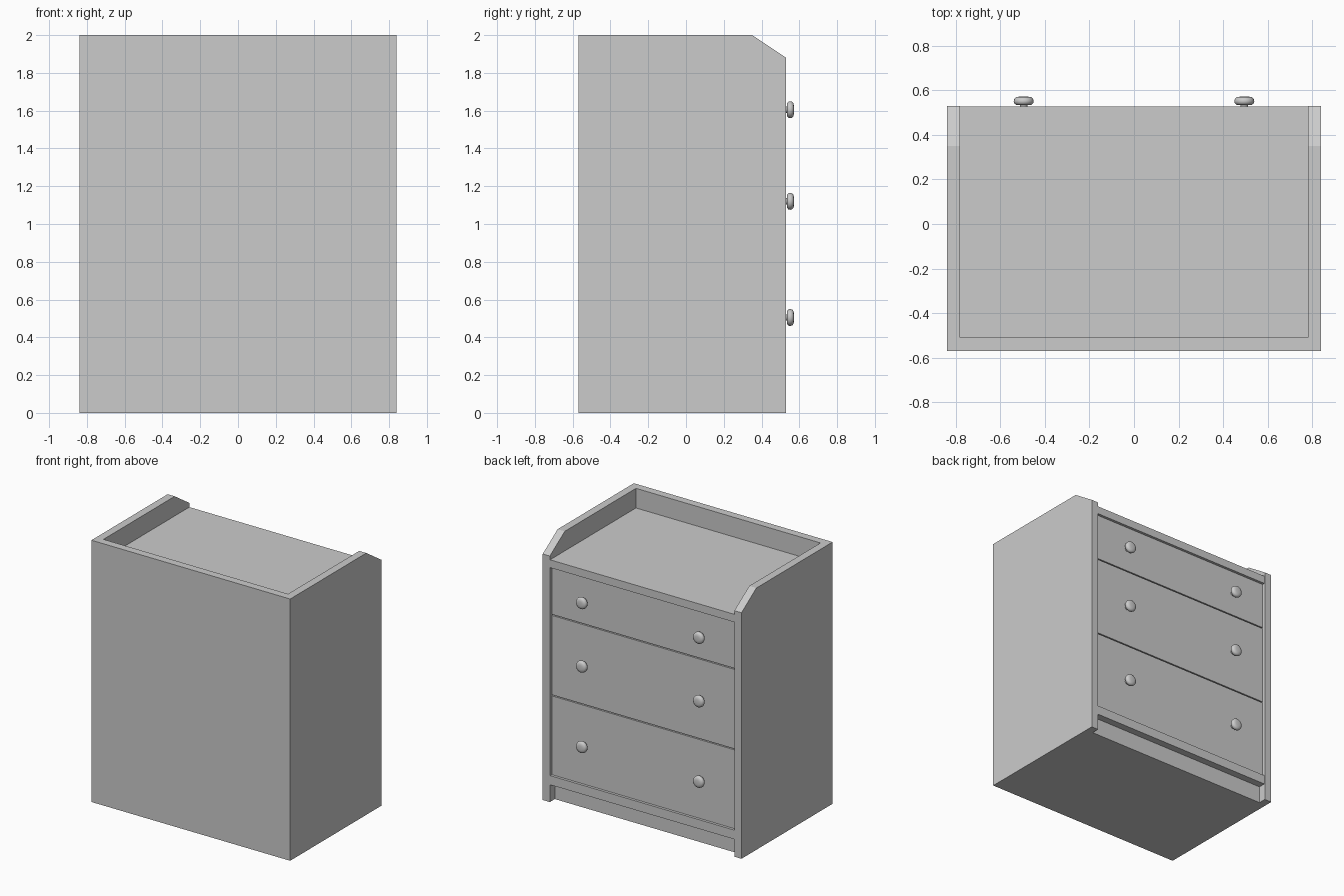
import bpy, bmesh
from math import pi
from mathutils import Matrix

if "Cube" in bpy.data.objects:
    bpy.data.objects.remove(bpy.data.objects["Cube"])

W, T = 0.84, 0.06            # half width, board thickness
BACK, FRONT = -0.57, 0.53    # depth limits (drawers face +y)


def finish(name, bm, smooth=False):
    bmesh.ops.recalc_face_normals(bm, faces=bm.faces)
    me = bpy.data.meshes.new(name)
    bm.to_mesh(me)
    bm.free()
    ob = bpy.data.objects.new(name, me)
    bpy.context.collection.objects.link(ob)
    if smooth:
        for p in me.polygons:
            p.use_smooth = True
    return ob


def prism(name, profile, x0, x1):
    """Extrude a (y, z) profile along x."""
    bm = bmesh.new()
    face = bm.faces.new([bm.verts.new((x0, y, z)) for y, z in profile])
    ext = bmesh.ops.extrude_face_region(bm, geom=[face])
    verts = [v for v in ext["geom"] if isinstance(v, bmesh.types.BMVert)]
    bmesh.ops.translate(bm, verts=verts, vec=(x1 - x0, 0, 0))
    return finish(name, bm)


def board(name, half, y0, y1, z0, z1):
    return prism(name, [(y0, z0), (y1, z0), (y1, z1), (y0, z1)], -half, half)


def knob(name, x, y, z):
    """Round knob: a (radius, distance) profile spun about the y axis."""
    prof = [(0, 0), (0.017, 0), (0.017, 0.022), (0.034, 0.023), (0.042, 0.029),
            (0.045, 0.039), (0.042, 0.050), (0.034, 0.057), (0.018, 0.060), (0, 0.060)]
    bm = bmesh.new()
    vs = [bm.verts.new((r, d, 0)) for r, d in prof]
    es = [bm.edges.new(p) for p in zip(vs, vs[1:])]
    bmesh.ops.spin(bm, geom=vs + es, cent=(0, 0, 0), axis=(0, 1, 0),
                   angle=2 * pi, steps=24)
    bmesh.ops.remove_doubles(bm, verts=bm.verts, dist=1e-4)
    bm.transform(Matrix.Translation((x, y, z)))
    return finish(name, bm, True)


# Side panels with a clipped upper front corner
side = [(BACK, 0), (FRONT, 0), (FRONT, 1.88), (0.35, 2), (BACK, 2)]
prism("side_panel_left", side, -W, -W + T)
prism("side_panel_right", side, W - T, W)

# Back, sunken top, carcass core, bottom rail and recessed plinth
inner = W - T
board("back_panel", inner, BACK, BACK + T, 0, 2)
board("top_board", inner, BACK + T, FRONT - 0.003, 1.79, 1.85)
board("carcass_core", inner, BACK + T, 0.48, 0.20, 1.79)
board("bottom_rail", inner, BACK + T, FRONT - 0.005, 0.13, 0.20)
board("plinth", inner, BACK + T, FRONT - 0.06, 0, 0.13)

# Drawer fronts, each with a pair of knobs
gap, face = 0.004, 0.512
rows = [("lower", 0.20, 0.81, 0.505), ("middle", 0.81, 1.425, 1.12),
        ("upper", 1.425, 1.79, 1.605)]
for label, z0, z1, kz in rows:
    board(f"{label}_drawer", inner - gap, 0.48, face, z0 + gap, z1 - gap)
    for s, tag in ((-1, "left"), (1, "right")):
        knob(f"{label}_knob_{tag}", s * 0.495, face, kz)

# Smooth knobs, keeping the stem edges crisp
bpy.ops.object.select_all(action='DESELECT')
for ob in bpy.context.scene.objects:
    if "knob" in ob.name:
        ob.select_set(True)
        bpy.context.view_layer.objects.active = ob
bpy.ops.object.shade_smooth_by_angle(angle=0.8)
